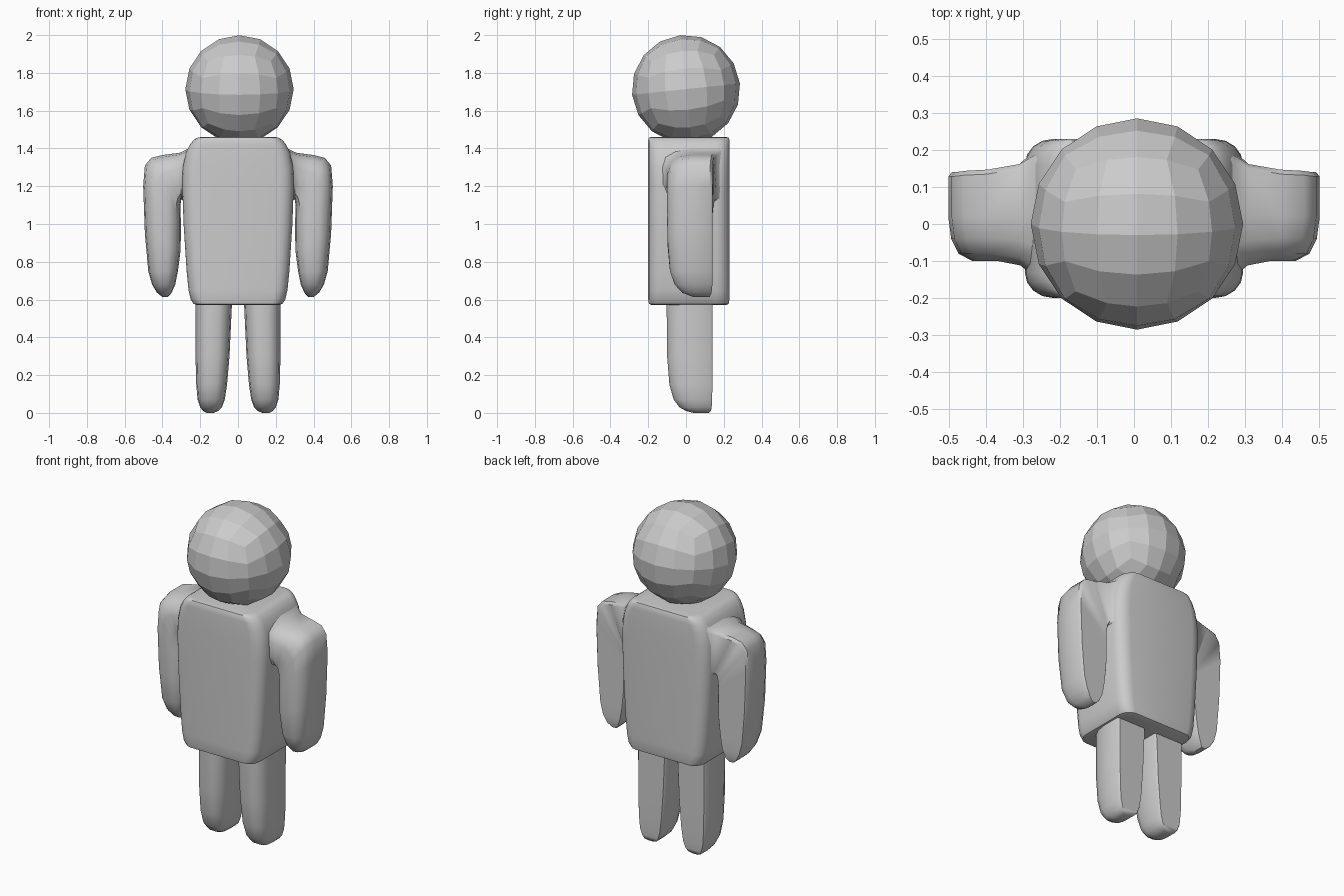
import bpy, bmesh, math
from mathutils import Vector, Matrix

if "Cube" in bpy.data.objects:
    bpy.data.objects.remove(bpy.data.objects["Cube"])

# Limb cross-section (u across, v front to back): round front, flat creased back
LIMB = [(.05, 1), (0, .95), (0, .5), (.04, .25), (.14, .08), (.33, 0),
        (.67, 0), (.86, .08), (.96, .25), (1, .5), (1, .95), (.95, 1)]


def rounded_section(ru, rv, n=5):
    pts = []
    for cu, cv, start in ((1 - ru, 1 - rv, 0), (ru, 1 - rv, 90), (ru, rv, 180), (1 - ru, rv, 270)):
        for i in range(n):
            a = math.radians(start + 90 * i / (n - 1))
            pts.append((cu + ru * math.cos(a), cv + rv * math.sin(a)))
    return pts


def loft(name, section, rings, mirror=False):
    """Each ring: x,z of one end, x,z of the other end, front y, back y."""
    bm = bmesh.new()
    loops = []
    for px, pz, qx, qz, y0, y1 in rings:
        loops.append([bm.verts.new((px + (qx - px) * u, y0 + (y1 - y0) * v, pz + (qz - pz) * u))
                      for u, v in section])
    n = len(section)
    for a, b in zip(loops, loops[1:]):
        for i in range(n):
            j = (i + 1) % n
            bm.faces.new((a[i], a[j], b[j], b[i]))
    bm.faces.new(loops[0])
    bm.faces.new(loops[-1])
    bmesh.ops.recalc_face_normals(bm, faces=bm.faces)
    mesh = bpy.data.meshes.new(name)
    bm.to_mesh(mesh)
    bm.free()
    ob = bpy.data.objects.new(name, mesh)
    bpy.context.collection.objects.link(ob)
    if mirror:
        ob.modifiers.new("Mirror", 'MIRROR')
    bpy.ops.object.select_all(action='DESELECT')
    ob.select_set(True)
    bpy.context.view_layer.objects.active = ob
    bpy.ops.object.shade_smooth_by_angle(angle=math.radians(40))
    return ob


# Torso: rounded block, slightly narrower at the bottom
torso = [(.57, .21, -.18, .21), (.577, .235, -.196, .226), (.60, .25, -.2, .23), (.65, .262, -.2, .23),
         (.75, .272, -.2, .23), (1.0, .288, -.2, .23), (1.2, .295, -.2, .23), (1.3, .292, -.2, .23),
         (1.38, .275, -.2, .23), (1.42, .255, -.2, .23), (1.445, .235, -.2, .23),
         (1.457, .215, -.196, .226), (1.46, .195, -.185, .215)]
loft("torso", rounded_section(.13, .16), [(-w, z, w, z, a, b) for z, w, a, b in torso])

# Arms: flared shoulder blending out of the torso, then bending down
loft("arms", LIMB, [
    (.18, 1.45, .20, 1.05, -.195, .23), (.24, 1.42, .26, 1.09, -.175, .21),
    (.27, 1.395, .285, 1.12, -.14, .185), (.31, 1.377, .30, 1.13, -.112, .162),
    (.40, 1.365, .305, 1.10, -.1, .147), (.46, 1.35, .304, 1.07, -.1, .144),
    (.493, 1.31, .303, 1.03, -.1, .14), (.502, 1.2, .302, .97, -.1, .14),
    (.493, .95, .304, .86, -.098, .14), (.475, .75, .318, .75, -.085, .14),
    (.455, .68, .332, .68, -.06, .14), (.43, .638, .352, .635, -.02, .135),
    (.40, .613, .372, .613, .04, .125)], mirror=True)

# Legs: tapering with rounded feet
loft("legs", LIMB, [(x1, z, x0, z, a, b) for z, x1, x0, a, b in (
    (.62, .226, .03, -.103, .14), (.3, .225, .045, -.1, .14), (.15, .221, .058, -.088, .14),
    (.07, .214, .07, -.065, .138), (.03, .20, .085, -.035, .136),
    (.01, .185, .105, 0, .132), (0, .165, .13, .04, .122))], mirror=True)

# Head: flat-shaded ball made from a subdivided cube
bm = bmesh.new()
bmesh.ops.create_cube(bm, size=2)
bmesh.ops.subdivide_edges(bm, edges=bm.edges[:], cuts=3, use_grid_fill=True)
for v in bm.verts:
    v.co = Vector([math.tan(c * math.pi / 4) for c in v.co]).normalized() * .287
tilt = Matrix.Rotation(math.radians(6), 3, 'X')
bmesh.ops.transform(bm, matrix=tilt.to_4x4(), verts=bm.verts)
bmesh.ops.translate(bm, vec=(.008, 0, 1.714), verts=bm.verts)
mesh = bpy.data.meshes.new("head")
bm.to_mesh(mesh)
bm.free()
bpy.context.collection.objects.link(bpy.data.objects.new("head", mesh))
